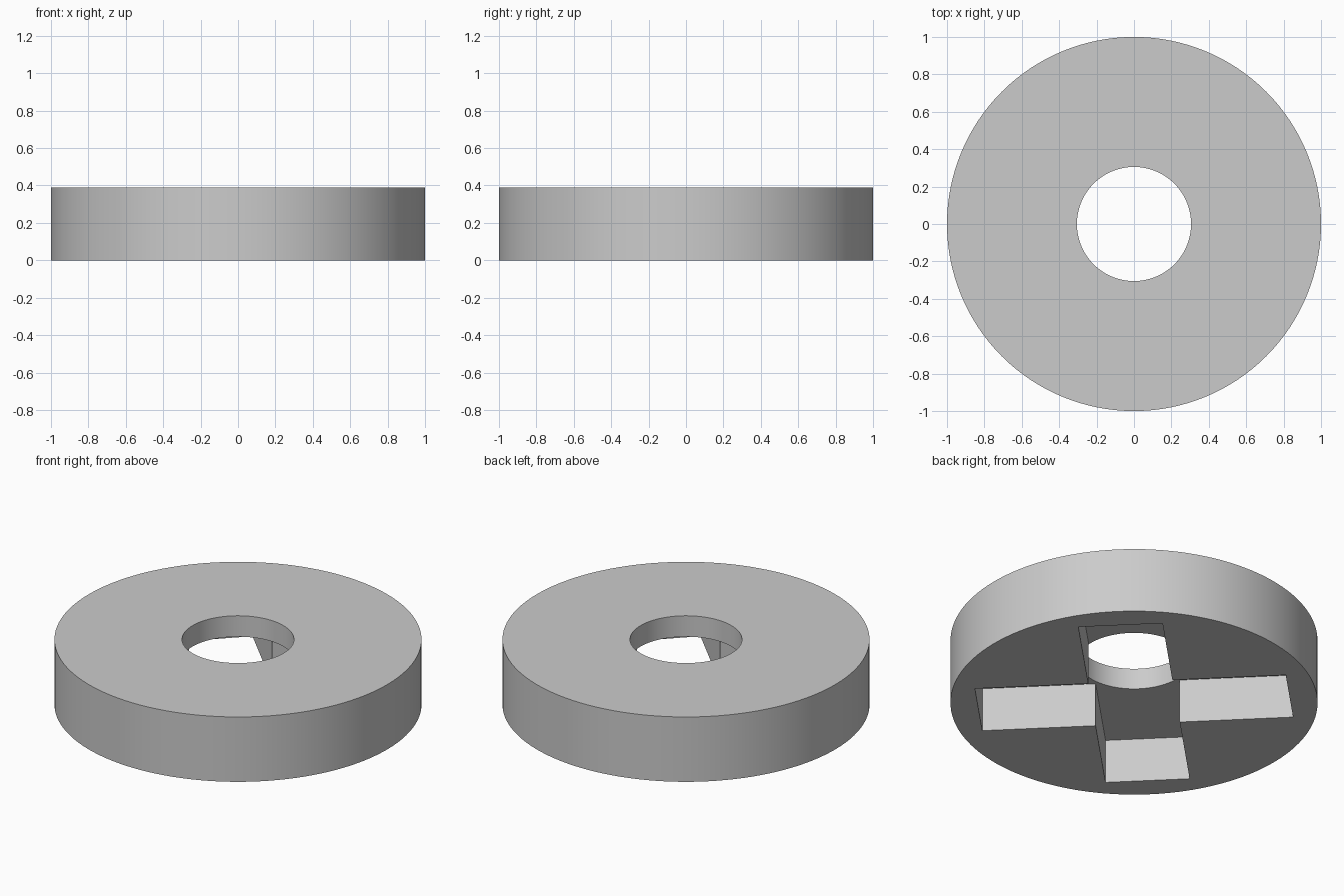
import bpy
import math

if "Cube" in bpy.data.objects:
    bpy.data.objects.remove(bpy.data.objects["Cube"], do_unlink=True)

HEIGHT = 0.39
HOLE_RADIUS = 0.305
SLOT_LENGTH, SLOT_WIDTH, SLOT_DEPTH = 1.70, 0.46, 0.264

grey = bpy.data.materials.new("light grey")
grey.use_nodes = True
colour = (0.6, 0.6, 0.6, 1)
grey.diffuse_color = colour
grey.node_tree.nodes["Principled BSDF"].inputs["Base Color"].default_value = colour


def cylinder(name, radius, bottom, top):
    bpy.ops.mesh.primitive_cylinder_add(
        vertices=128, radius=radius, depth=top - bottom,
        location=(0, 0, (bottom + top) / 2))
    obj = bpy.context.object
    obj.name = name
    return obj


def slot(name, angle):
    # Box that reaches below the disc and stops at the slot depth
    bpy.ops.mesh.primitive_cube_add(
        size=1, location=(0, 0, 0), rotation=(0, 0, math.radians(angle)))
    obj = bpy.context.object
    obj.name = name
    obj.scale = (SLOT_LENGTH, SLOT_WIDTH, 2 * SLOT_DEPTH)
    obj.hide_render = True
    return obj


def cut(target, cutter):
    cutter.hide_render = True
    mod = target.modifiers.new(cutter.name, 'BOOLEAN')
    mod.operation = 'DIFFERENCE'
    mod.solver = 'EXACT'
    mod.object = cutter
    bpy.context.view_layer.objects.active = target
    bpy.ops.object.modifier_apply(modifier=mod.name)
    bpy.data.objects.remove(cutter, do_unlink=True)


# Disc body
disc = cylinder("disc_body", 1, 0, HEIGHT)
disc.data.materials.append(grey)

# Diagonal cross recess in the underside
for angle in (45, 135):
    cut(disc, slot("slot_cutter", angle))

# Centre hole through the remaining top
cut(disc, cylinder("hole_cutter", HOLE_RADIUS, -0.1, HEIGHT + 0.1))

# Smooth the round walls, keep the edges crisp
bpy.ops.object.select_all(action='DESELECT')
disc.select_set(True)
bpy.context.view_layer.objects.active = disc
bpy.ops.object.shade_smooth_by_angle(angle=math.radians(30))
